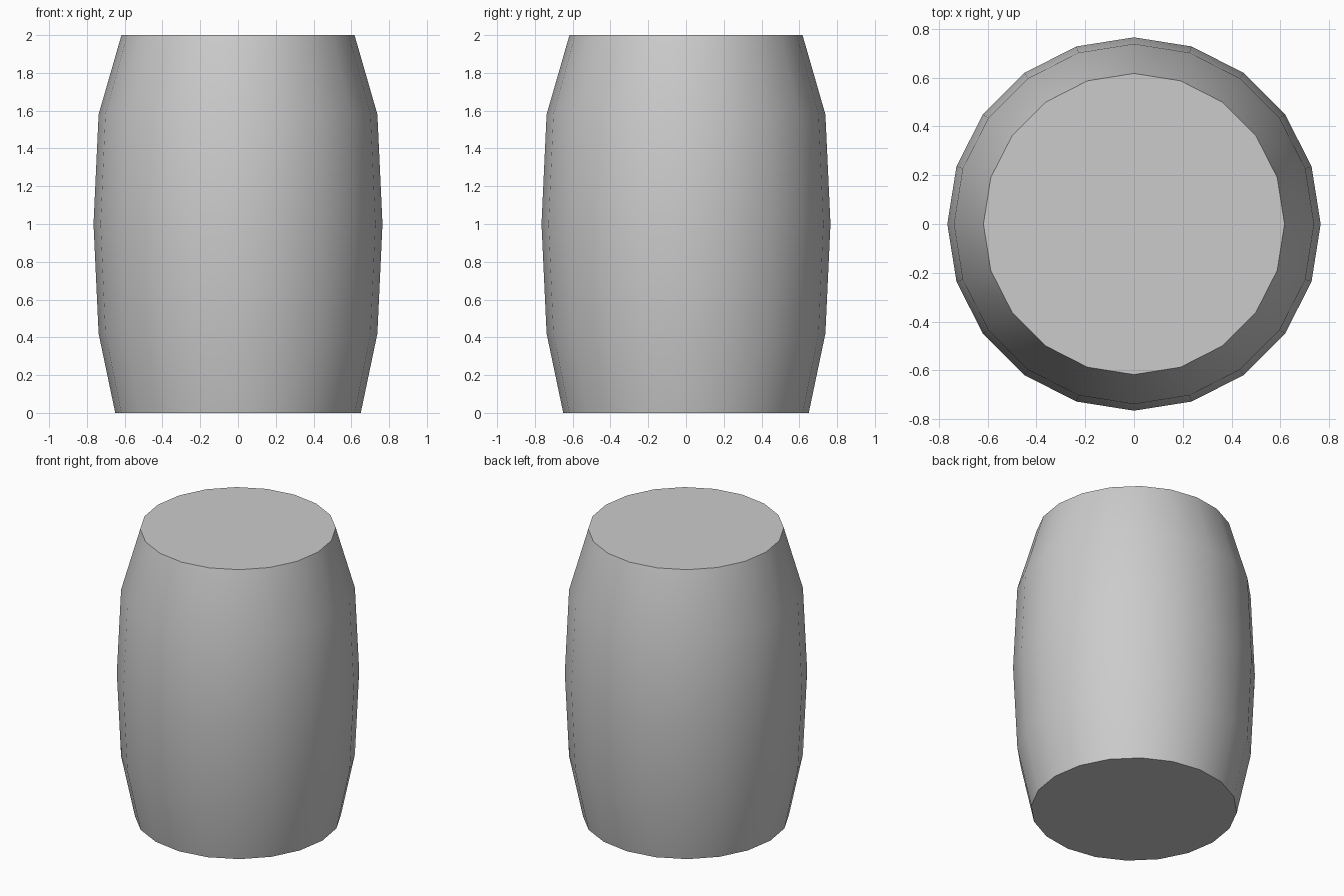
import bpy, bmesh
from math import cos, sin, tau, radians

if "Cube" in bpy.data.objects:
    bpy.data.objects.remove(bpy.data.objects["Cube"])

SIDES = 20
# Barrel profile: (radius, height)
PROFILE = [(0.65, 0.0), (0.738, 0.42), (0.765, 1.0), (0.738, 1.58), (0.617, 2.0)]

# Barrel body: stacked rings joined by quads, capped at both ends
bm = bmesh.new()
rings = [[bm.verts.new((r * cos(tau * i / SIDES), r * sin(tau * i / SIDES), z))
          for i in range(SIDES)] for r, z in PROFILE]
for low, high in zip(rings, rings[1:]):
    for i in range(SIDES):
        j = (i + 1) % SIDES
        bm.faces.new((low[i], low[j], high[j], high[i]))
bm.faces.new(rings[0][::-1])
bm.faces.new(rings[-1])

mesh = bpy.data.meshes.new("barrel")
bm.to_mesh(mesh)
bm.free()
barrel = bpy.data.objects.new("barrel", mesh)
bpy.context.collection.objects.link(barrel)

# Smooth staves, sharp rims
bpy.context.view_layer.objects.active = barrel
barrel.select_set(True)
bpy.ops.object.shade_smooth_by_angle(angle=radians(40))
